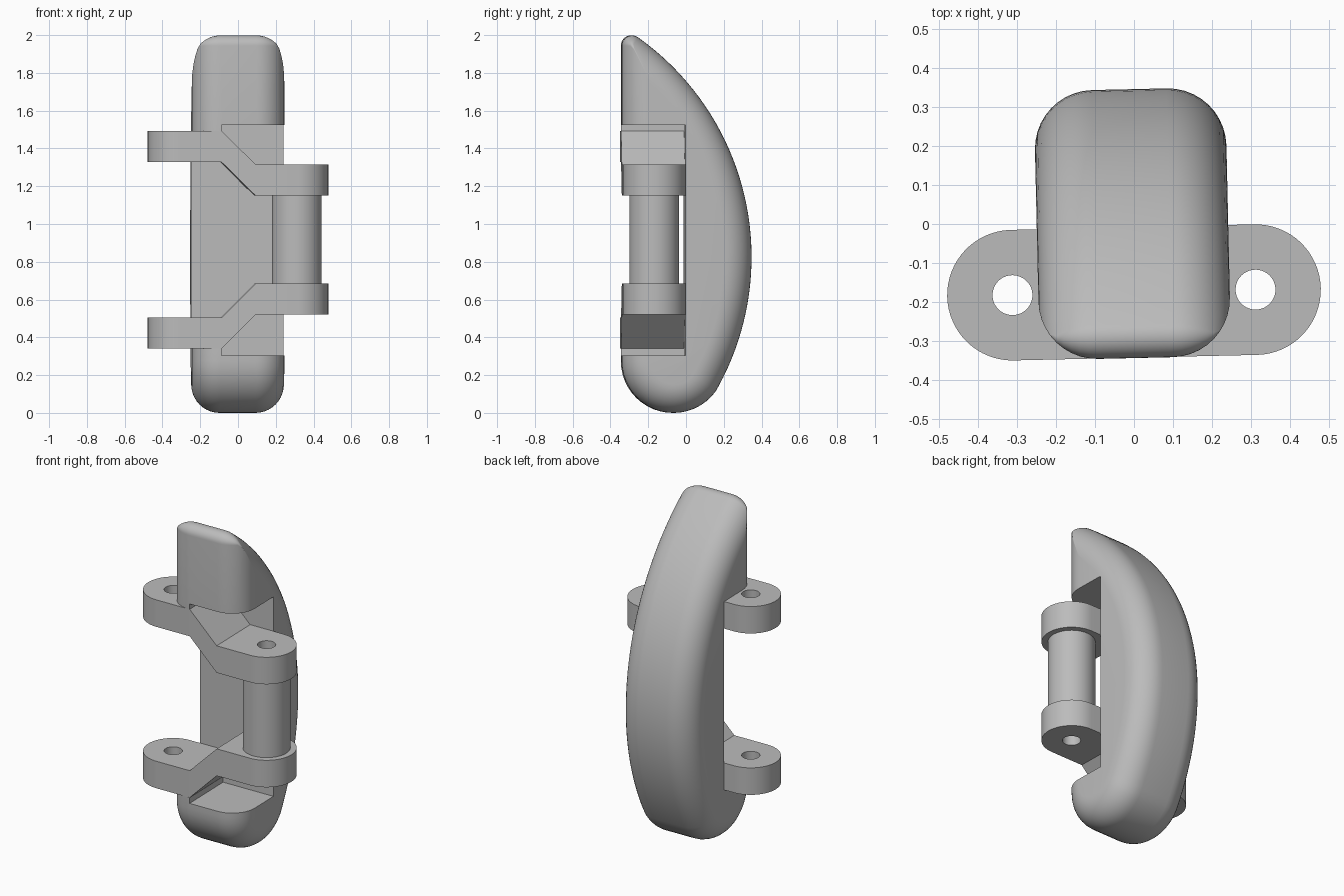
import bpy, bmesh
from math import sin, cos, pi, atan2, sqrt, radians
from mathutils import Vector

cube = bpy.data.objects.get("Cube")
if cube:
    bpy.data.objects.remove(cube, do_unlink=True)

grey = bpy.data.materials.new("plain grey")
grey.use_nodes = True
grey.diffuse_color = (0.5, 0.5, 0.5, 1)
grey.node_tree.nodes["Principled BSDF"].inputs["Base Color"].default_value = (0.5, 0.5, 0.5, 1)

TURN, SHIFT = radians(1.3), -0.004      # slight turn of the whole model
HALF_W, FILLET = 0.245, 0.15            # grip half width and edge rounding
FRONT, BACK_R = -0.343, 1.426           # flat front and radius of the curved back
BACK_Y, BACK_Z = -1.081, 0.825
TIP_R, FOOT_R = 0.055, 0.275
EYE_X, EYE_Y, EYE_R, HOLE_R = 0.311, -0.175, 0.167, 0.051
BEND, THICK = 0.09, 0.165


def make(name, bm):
    bmesh.ops.recalc_face_normals(bm, faces=bm.faces)
    mesh = bpy.data.meshes.new(name)
    bm.to_mesh(mesh)
    bm.free()
    mesh.materials.append(grey)
    ob = bpy.data.objects.new(name, mesh)
    bpy.context.collection.objects.link(ob)
    return ob


def select(ob):
    bpy.ops.object.select_all(action='DESELECT')
    ob.select_set(True)
    bpy.context.view_layer.objects.active = ob


def cut(ob, cutter):
    mod = ob.modifiers.new("cut", 'BOOLEAN')
    mod.operation, mod.solver, mod.object = 'DIFFERENCE', 'EXACT', cutter
    select(ob)
    bpy.ops.object.modifier_apply(modifier=mod.name)


def cylinder(name, x, radius, z0, z1):
    bm = bmesh.new()
    bmesh.ops.create_cone(bm, cap_ends=True, segments=64, radius1=radius, radius2=radius, depth=z1 - z0)
    bmesh.ops.translate(bm, verts=bm.verts, vec=(x, EYE_Y, (z0 + z1) / 2))
    return make(name, bm)


def arc(cy, cz, r, a0, a1, n):
    return [(cy + r * cos(a0 + (a1 - a0) * i / n), cz + r * sin(a0 + (a1 - a0) * i / n)) for i in range(n + 1)]


def side_profile(d):
    """Grip outline in y and z, moved inward by d."""
    big, tip, foot = BACK_R - d, max(TIP_R - d, 0.002), FOOT_R - d
    tip_y = FRONT + d + tip
    tip_z = BACK_Z + sqrt((big - tip) ** 2 - (tip_y - BACK_Y) ** 2)
    foot_y = FRONT + FOOT_R
    a_tip = atan2(tip_z - BACK_Z, tip_y - BACK_Y)
    a_foot = atan2(FOOT_R - BACK_Z, foot_y - BACK_Y)
    return (arc(tip_y, tip_z, tip, pi, a_tip, 12)
            + arc(BACK_Y, BACK_Z, big, a_tip, a_foot, 40)[1:]
            + arc(foot_y, FOOT_R, foot, a_foot, -pi, 20)[1:])


# Curved grip: rings of the outline across the width, rounded toward both sides
bm = bmesh.new()
steps = [radians(a) for a in range(0, 91, 9)]
stations = [(-1, t) for t in reversed(steps)] + [(1, t) for t in steps]
rings = []
for sign, t in stations:
    x = sign * (HALF_W - FILLET + FILLET * sin(t))
    rings.append([bm.verts.new((x, y, z)) for y, z in side_profile(FILLET * (1 - cos(t)))])
for a, b in zip(rings, rings[1:]):
    for i in range(len(a)):
        j = (i + 1) % len(a)
        bm.faces.new((a[i], a[j], b[j], b[i]))
bm.faces.new(rings[0])
bm.faces.new(rings[-1])
grip = make("grip", bm)

# Recess for the hinge arms in the front of the grip
bm = bmesh.new()
outline = [(-BEND, 0.305), (1, 0.305), (1, 1.525), (-BEND, 1.525),
           (-BEND, 1.49), (-1, 1.49), (-1, 0.34), (-BEND, 0.34)]
face = bm.faces.new([bm.verts.new((x, -1, z)) for x, z in outline])
ext = bmesh.ops.extrude_face_region(bm, geom=[face])
for v in ext["geom"]:
    if isinstance(v, bmesh.types.BMVert):
        v.co.y = EYE_Y + EYE_R
recess = make("recess_cutter", bm)
cut(grip, recess)


def cranked_arm(name, left_z, right_z):
    """Flat arm with round ends that steps in height across its middle."""
    bm = bmesh.new()
    lo, hi = EYE_Y - EYE_R, EYE_Y + EYE_R
    l0, l1, r0, r1 = [bm.verts.new(c) for c in (
        (-BEND, lo, left_z), (-BEND, hi, left_z), (BEND, lo, right_z), (BEND, hi, right_z))]
    right = [bm.verts.new((EYE_X + c, s, right_z)) for c, s in arc(0, EYE_Y, EYE_R, -pi / 2, pi / 2, 32)]
    left = [bm.verts.new((c - EYE_X, s, left_z)) for c, s in arc(0, EYE_Y, EYE_R, pi / 2, 3 * pi / 2, 32)]
    faces = [bm.faces.new([r0] + right + [r1]),
             bm.faces.new([l0, r0, r1, l1]),
             bm.faces.new([l1] + left + [l0])]
    ext = bmesh.ops.extrude_face_region(bm, geom=faces, use_keep_orig=True)
    verts = [v for v in ext["geom"] if isinstance(v, bmesh.types.BMVert)]
    bmesh.ops.translate(bm, verts=verts, vec=Vector((0, 0, THICK)))
    return make(name, bm)


# Hinge arms and the barrel between their outer ends
upper_arm = cranked_arm("upper_arm", 1.327, 1.15)
lower_arm = cranked_arm("lower_arm", 0.34, 0.52)
barrel = cylinder("hinge_barrel", EYE_X, 0.132, 0.685, 1.15)

# Pin holes
drills = [cylinder("drill_cutter", s * EYE_X, HOLE_R, -0.5, 2.5) for s in (-1, 1)]
for arm in (upper_arm, lower_arm):
    for drill in drills:
        cut(arm, drill)
cut(barrel, drills[1])
for helper in drills + [recess]:
    bpy.data.objects.remove(helper, do_unlink=True)

# Placement and shading
for ob in (grip, upper_arm, lower_arm, barrel):
    ob.location.x = SHIFT
    ob.rotation_euler.z = TURN
    select(ob)
    bpy.ops.object.shade_smooth_by_angle(angle=radians(30))
